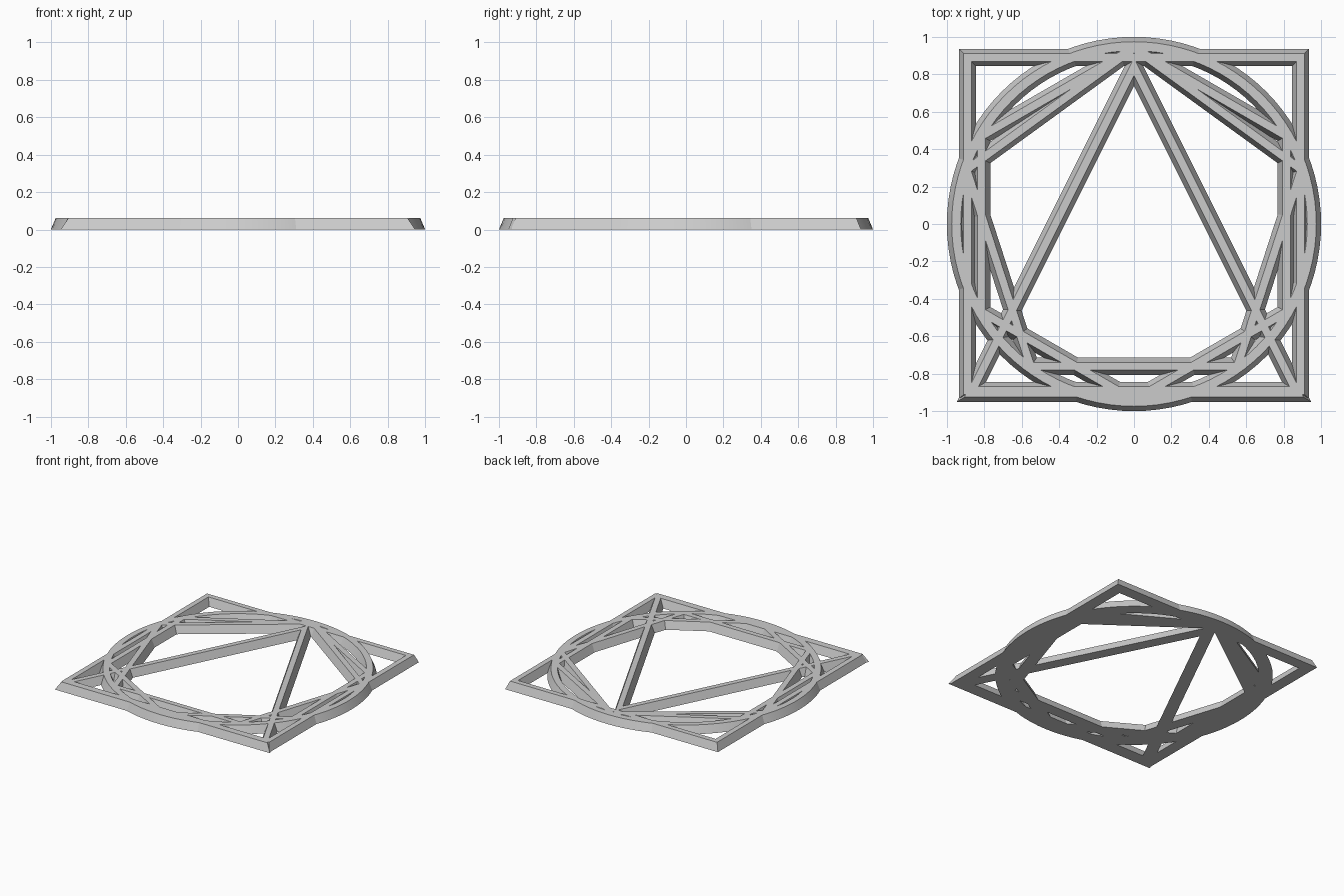
import bpy, bmesh, math
from mathutils import Vector

if "Cube" in bpy.data.objects:
    bpy.data.objects.remove(bpy.data.objects["Cube"])

HEIGHT = 0.062


def offset_loop(points, d):
    """Offset a counter-clockwise closed outline outward by d, with mitred corners."""
    out = []
    n = len(points)
    for i, p in enumerate(points):
        a = (p - points[i - 1]).normalized()
        b = (points[(i + 1) % n] - p).normalized()
        na, nb = Vector((a.y, -a.x)), Vector((b.y, -b.x))
        out.append(p + (na + nb) * (d / (1 + na.dot(nb))))
    return out


def bevelled_frame(name, points, half_base=0.046, half_top=0.021, smooth=False):
    """Sweep a trapezoid bar section round a closed outline."""
    points = [Vector(p) for p in points]
    section = [(half_base, 0), (half_top, HEIGHT), (-half_top, HEIGHT), (-half_base, 0)]
    bm = bmesh.new()
    rings = [[bm.verts.new((p.x, p.y, z)) for p in offset_loop(points, d)]
             for d, z in section]
    n = len(points)
    for k in range(4):
        r, s = rings[k], rings[(k + 1) % 4]
        for i in range(n):
            j = (i + 1) % n
            bm.faces.new((r[i], r[j], s[j], s[i]))
    bmesh.ops.recalc_face_normals(bm, faces=bm.faces)
    mesh = bpy.data.meshes.new(name)
    bm.to_mesh(mesh)
    bm.free()
    ob = bpy.data.objects.new(name, mesh)
    bpy.context.collection.objects.link(ob)
    if smooth:
        bpy.ops.object.select_all(action='DESELECT')
        ob.select_set(True)
        bpy.context.view_layer.objects.active = ob
        bpy.ops.object.shade_smooth_by_angle(angle=math.radians(30))
    return ob


def regular(n, radius):
    """Regular polygon with one corner pointing to +y."""
    return [(radius * math.cos(math.pi / 2 + math.tau * i / n),
             radius * math.sin(math.pi / 2 + math.tau * i / n)) for i in range(n)]


# Outer ring
bevelled_frame("circle_ring", regular(96, 0.95), 0.05, 0.024, smooth=True)
# Square frame
s = 0.89
bevelled_frame("square_frame", [(-s, -s), (s, -s), (s, s), (-s, s)])
# Tall triangle sharing the square's lower corners
bevelled_frame("triangle_frame", [(-0.872, -0.904), (0.872, -0.904), (0, 0.84)])
# Nested pentagon and hexagon
bevelled_frame("pentagon_frame", regular(5, 0.94))
bevelled_frame("hexagon_frame", regular(6, 0.94))
